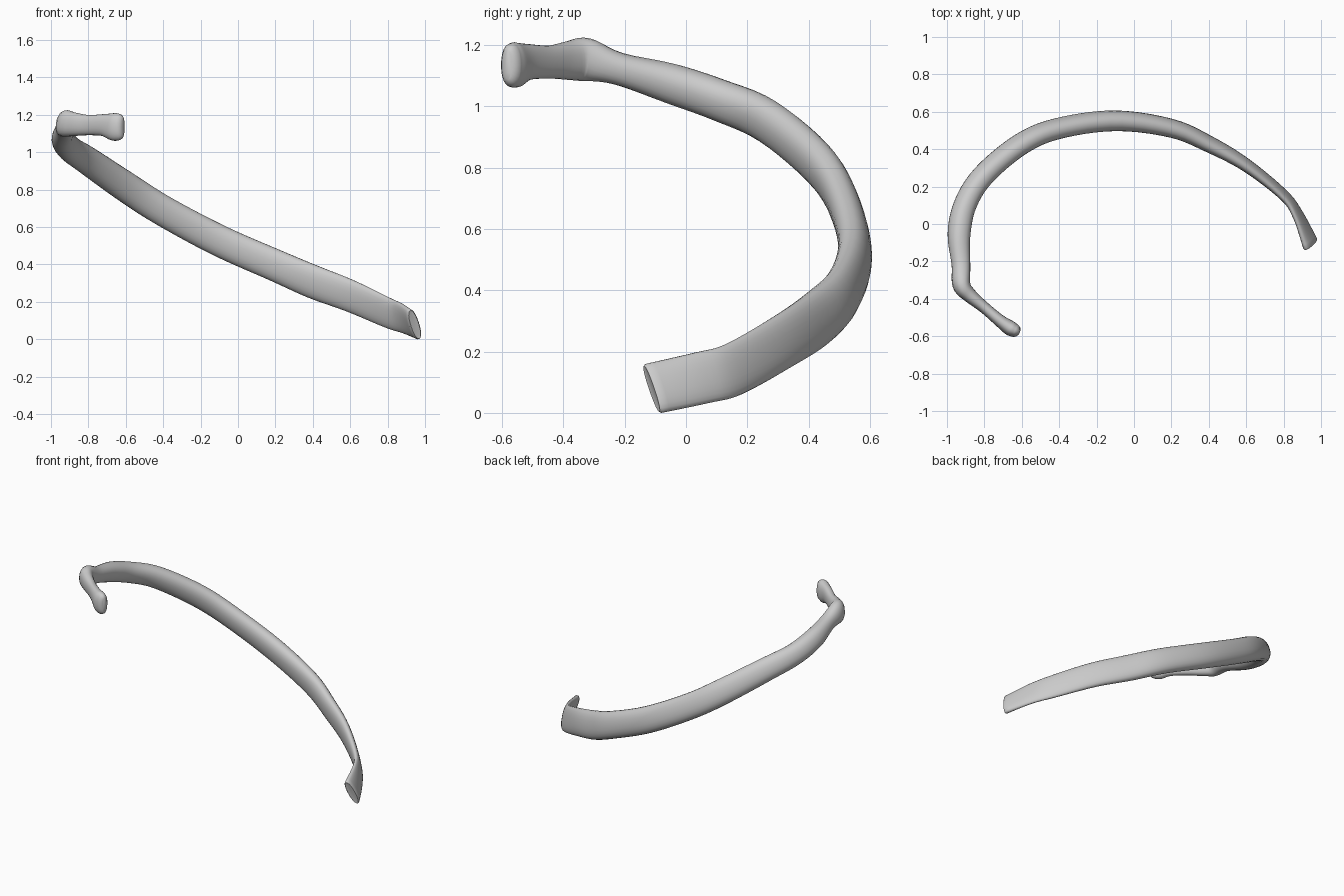
import bpy, bmesh, math
from mathutils import Vector

if "Cube" in bpy.data.objects:
    bpy.data.objects.remove(bpy.data.objects["Cube"])

# Stations along the bone: centre x, y, z, height, thickness
PATH = [
    (-0.632, -0.572, 1.145, .140, .070), (-0.665, -0.555, 1.146, .148, .080),
    (-0.72, -0.515, 1.155, .118, .066), (-0.80, -0.447, 1.155, .108, .062),
    (-0.88, -0.380, 1.160, .128, .078), (-0.922, -0.325, 1.162, .142, .096),
    (-0.925, -0.22, 1.133, .105, .098), (-0.935, -0.05, 1.085, .130, .118),
    (-0.90, 0.11, 1.030, .138, .116), (-0.80, 0.265, .962, .150, .112),
    (-0.60, 0.430, .825, .162, .108), (-0.40, 0.512, .697, .165, .106),
    (-0.10, 0.552, .537, .170, .106), (0.20, 0.512, .405, .174, .096),
    (0.40, 0.428, .318, .184, .084), (0.60, 0.315, .242, .178, .066),
    (0.80, 0.155, .152, .172, .048), (0.875, 0.050, .124, .172, .044),
    (0.942, -0.105, .090, .176, .056),
]
# Sideways lean of the tall axis at the same stations
LEAN = [(0, 0)] * 5 + [(.1, 0), (.25, 0), (.4, 0), (.4, -.05), (.4, -.1), (.38, -.15),
        (.35, -.2), (.3, -.2), (.15, -.2), (.05, -.2), (-.02, -.15), (-.1, -.15),
        (-.18, -.18), (-.34, -.30)]
SIDES, STEPS = 24, 5


def spline(a, b, c, d, t):
    return tuple(0.5 * (2 * q + (r - p) * t + (2 * p - 5 * q + 4 * r - s) * t * t
                        + (3 * q - p - 3 * r + s) * t ** 3)
                 for p, q, r, s in zip(a, b, c, d))


# Smooth the stations into a dense list
keys = [p + l for p, l in zip(PATH, LEAN)]
last = len(keys) - 1
samples = []
for i in range(last):
    quad = [keys[min(max(i + k, 0), last)] for k in (-1, 0, 1, 2)]
    samples += [spline(*quad, s / STEPS) for s in range(STEPS)]
samples.append(keys[-1])
centres = [Vector(s[:3]) for s in samples]

bm = bmesh.new()
rings = []


def add_ring(i, shift=0.0, scale=1.0):
    t = (centres[min(i + 1, len(centres) - 1)] - centres[max(i - 1, 0)]).normalized()
    up = Vector((samples[i][5], samples[i][6], 1))
    up = (up - t * up.dot(t)).normalized()
    side = t.cross(up)
    h, w = samples[i][3] / 2, samples[i][4] / 2
    inset = (1 - scale) * w
    ring = []
    for k in range(SIDES):
        a = 2 * math.pi * k / SIDES
        c, s = math.cos(a), math.sin(a)
        u = math.copysign(abs(c) ** 0.9, c) * (h - inset)
        v = math.copysign(abs(s) ** 0.9, s) * (w - inset)
        ring.append(bm.verts.new(centres[i] + t * shift + up * u + side * v))
    rings.append(ring)


# Rounded head end, shaft, and cut front end
end = len(samples) - 1
add_ring(0, -.022, .35)
add_ring(0, -.014, .75)
for i in range(end + 1):
    add_ring(i)
add_ring(end, .008, .8)
add_ring(end, .006, .4)

for a, b in zip(rings, rings[1:]):
    for k in range(SIDES):
        n = (k + 1) % SIDES
        bm.faces.new((a[k], a[n], b[n], b[k]))
bm.faces.new(rings[0][::-1])
bm.faces.new(rings[-1])
bmesh.ops.recalc_face_normals(bm, faces=bm.faces[:])

# Stand the bone on the ground
low = min(v.co.z for v in bm.verts)
bmesh.ops.translate(bm, verts=bm.verts[:], vec=(0, 0, -low))

mesh = bpy.data.meshes.new("rib_bone")
bm.to_mesh(mesh)
bm.free()
bone = bpy.data.objects.new("rib_bone", mesh)
bpy.context.collection.objects.link(bone)
bpy.context.view_layer.objects.active = bone
bone.select_set(True)
bpy.ops.object.shade_smooth_by_angle(angle=math.radians(50))
